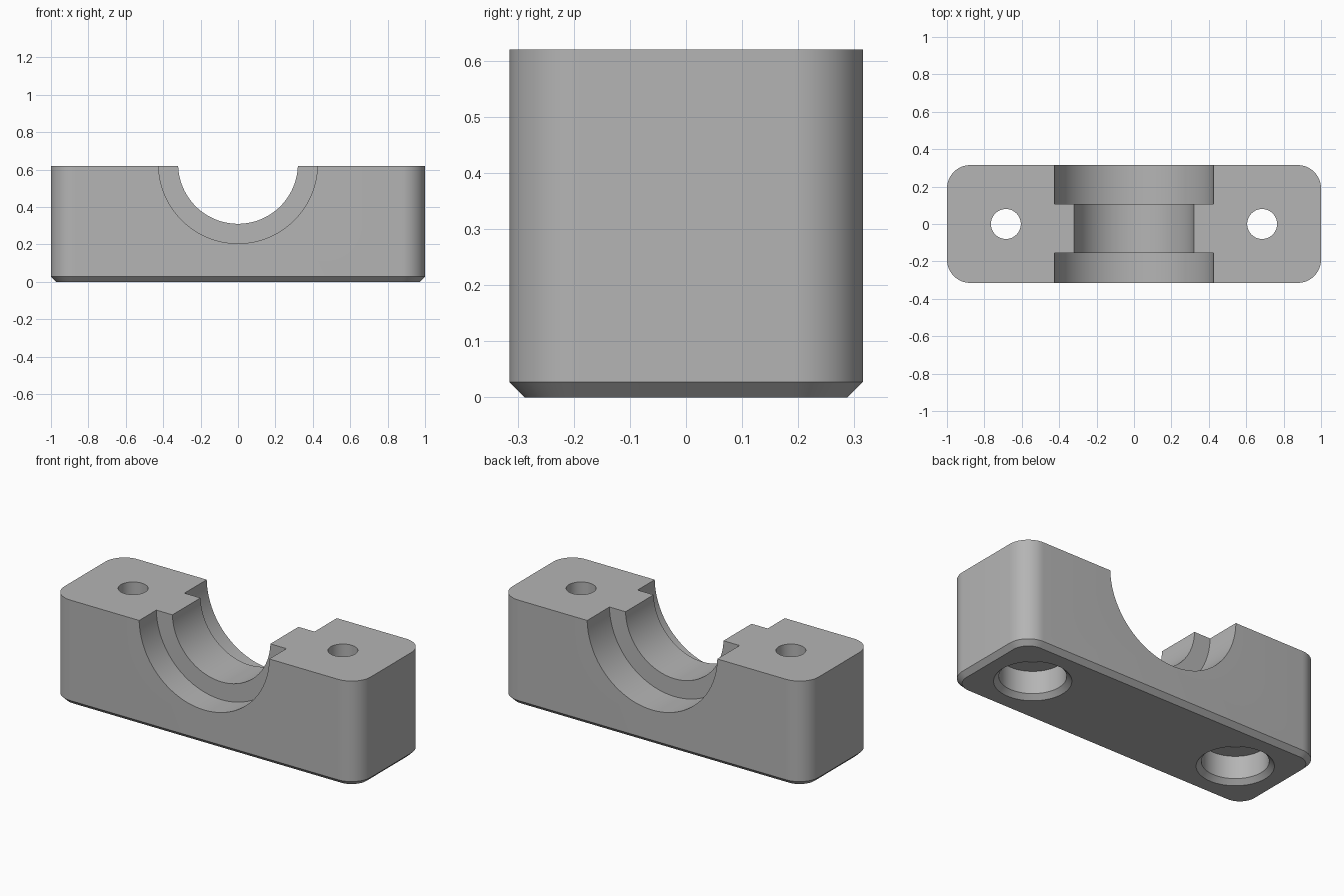
import bpy
import bmesh
from math import radians, cos, sin, pi

HALF_X, HALF_Y, HEIGHT = 1.0, 0.315, 0.62
CORNER, CHAMFER = 0.125, 0.027
BORE_Z, HOLE_X = 0.63, 0.685

old = bpy.data.objects.get("Cube")
if old:
    bpy.data.objects.remove(old, do_unlink=True)

grey = bpy.data.materials.new("plain grey")
grey.use_nodes = True
grey.diffuse_color = (0.46, 0.46, 0.46, 1)
grey.node_tree.nodes["Principled BSDF"].inputs["Base Color"].default_value = grey.diffuse_color


def loft(name, rings):
    """Skin a stack of matching closed rings and cap both ends."""
    bm = bmesh.new()
    loops = [[bm.verts.new(p) for p in ring] for ring in rings]
    n = len(loops[0])
    for low, high in zip(loops, loops[1:]):
        for i in range(n):
            j = (i + 1) % n
            bm.faces.new((low[i], low[j], high[j], high[i]))
    bm.faces.new(loops[0][::-1])
    bm.faces.new(loops[-1])
    bmesh.ops.recalc_face_normals(bm, faces=bm.faces)
    mesh = bpy.data.meshes.new(name)
    bm.to_mesh(mesh)
    bm.free()
    mesh.materials.append(grey)
    obj = bpy.data.objects.new(name, mesh)
    bpy.context.collection.objects.link(obj)
    return obj


def rounded_ring(inset, z, steps=12):
    """Rounded rectangle outline, inset evenly from the full footprint."""
    r = CORNER - inset
    ring = []
    for k, (sx, sy) in enumerate(((1, 1), (-1, 1), (-1, -1), (1, -1))):
        for i in range(steps + 1):
            a = (k + i / steps) * pi / 2
            ring.append((sx * (HALF_X - CORNER) + r * cos(a),
                         sy * (HALF_Y - CORNER) + r * sin(a), z))
    return ring


def circle(r, at, axis, centre, n=64):
    """Circle around the z axis at x = centre, or around y at z = centre."""
    angles = [2 * pi * i / n for i in range(n)]
    if axis == "z":
        return [(centre + r * cos(a), r * sin(a), at) for a in angles]
    return [(r * cos(a), at, centre + r * sin(a)) for a in angles]


def cut(target, name, profile, axis, centre):
    """Subtract a turned shape given as (radius, position along axis) pairs."""
    cutter = loft(name, [circle(r, at, axis, centre, 128 if axis == "y" else 64)
                         for r, at in profile])
    mod = target.modifiers.new(name, "BOOLEAN")
    mod.operation, mod.solver, mod.object = "DIFFERENCE", "EXACT", cutter
    bpy.context.view_layer.objects.active = target
    bpy.ops.object.modifier_apply(modifier=name)
    bpy.data.objects.remove(cutter, do_unlink=True)


# Block with rounded upright corners and a chamfered foot
block = loft("clamp_block", [rounded_ring(CHAMFER, 0), rounded_ring(0, CHAMFER),
                             rounded_ring(0, HEIGHT)])

# Half-round saddle, wider on either side of the central rib
cut(block, "saddle_bore", [(0.425, -0.5), (0.425, -0.155), (0.32, -0.155),
                           (0.32, 0.107), (0.425, 0.107), (0.425, 0.5)], "y", BORE_Z)

# Bolt holes with chamfered counterbores underneath
for side, x in (("left", HOLE_X), ("right", -HOLE_X)):
    cut(block, side + "_bolt_hole",
        [(0.203 + CHAMFER, -CHAMFER), (0.176, CHAMFER), (0.176, 0.16),
         (0.08, 0.16), (0.08, 0.8)], "z", x)

bpy.ops.object.select_all(action="DESELECT")
block.select_set(True)
bpy.context.view_layer.objects.active = block
bpy.ops.object.shade_smooth_by_angle(angle=radians(25))
